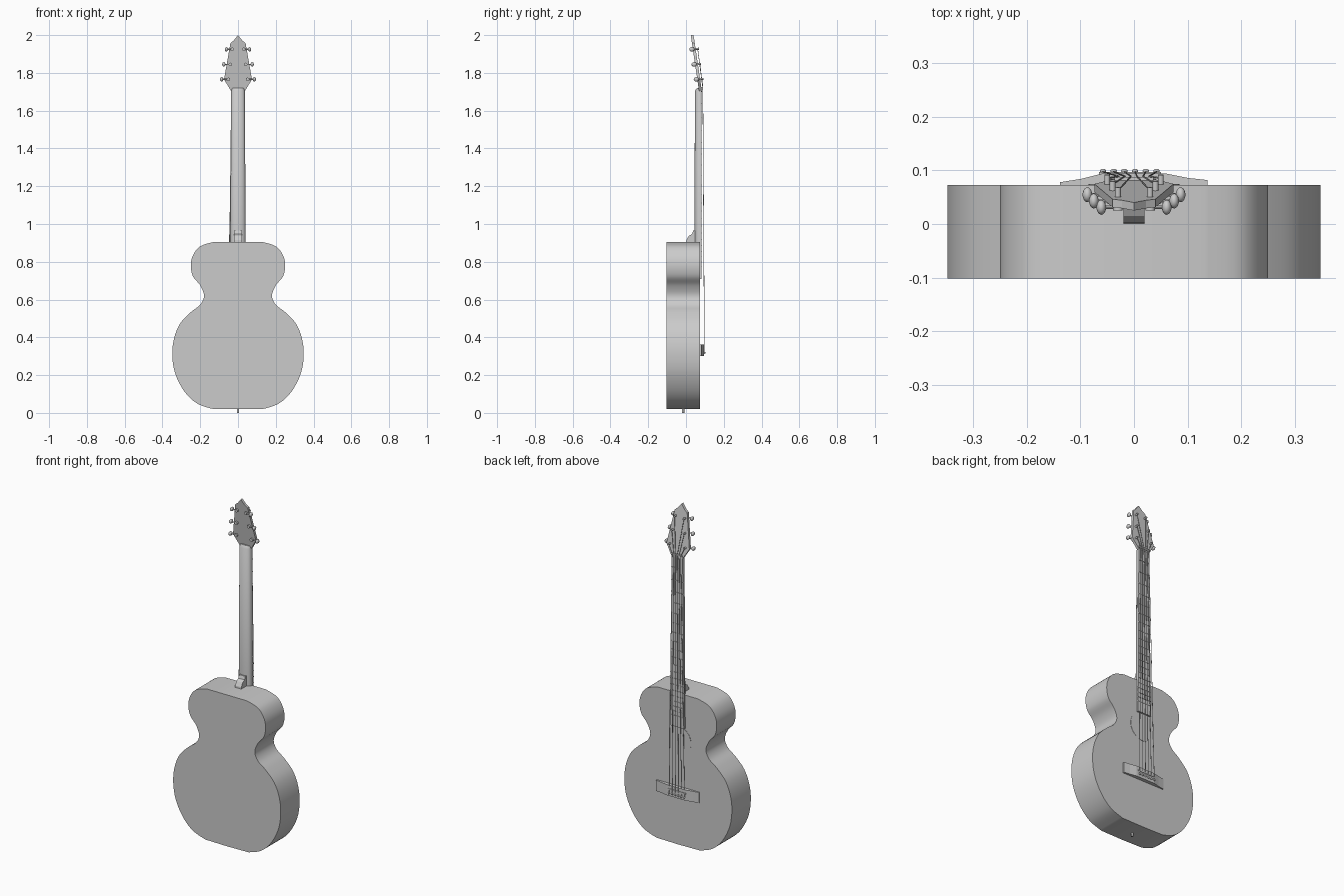
import bpy, bmesh, math
from mathutils import Vector

cube = bpy.data.objects.get("Cube")
if cube:
    bpy.data.objects.remove(cube)

grey = bpy.data.materials.new("plain grey")
grey.diffuse_color = (0.6, 0.6, 0.6, 1)
grey.use_nodes = True
grey.node_tree.nodes["Principled BSDF"].inputs["Base Color"].default_value = (0.6, 0.6, 0.6, 1)


def finish(name, bm, smooth=None):
    bmesh.ops.recalc_face_normals(bm, faces=bm.faces)
    mesh = bpy.data.meshes.new(name)
    bm.to_mesh(mesh)
    bm.free()
    mesh.materials.append(grey)
    obj = bpy.data.objects.new(name, mesh)
    bpy.context.collection.objects.link(obj)
    if smooth:
        bpy.ops.object.select_all(action='DESELECT')
        obj.select_set(True)
        bpy.context.view_layer.objects.active = obj
        bpy.ops.object.shade_smooth_by_angle(angle=math.radians(smooth))
    return obj


def loft(name, rings, smooth=None):
    """Join matching rings of points and cap both ends."""
    bm = bmesh.new()
    loops = [[bm.verts.new(p) for p in ring] for ring in rings]
    n = len(loops[0])
    for a, b in zip(loops, loops[1:]):
        for i in range(n):
            bm.faces.new((a[i], a[(i + 1) % n], b[(i + 1) % n], b[i]))
    bm.faces.new(loops[0])
    bm.faces.new(loops[-1])
    return finish(name, bm, smooth)


def plate(name, outline, y0, y1, smooth=None):
    """Extrude an x-z outline; y0 and y1 are functions of height."""
    return loft(name, [[(x, f(z), z) for x, z in outline] for f in (y0, y1)], smooth)


def box(name, x0, x1, y0, y1, z0, z1):
    return plate(name, [(x0, z0), (x1, z0), (x1, z1), (x0, z1)],
                 lambda z: y0, lambda z: y1)


def rod(name, a, b, r, sides=12, r2=None):
    a, b = Vector(a), Vector(b)
    turn = (b - a).to_track_quat('Z', 'Y')
    rings = []
    for end, rad in ((a, r), (b, r if r2 is None else r2)):
        rings.append([end + turn @ Vector((rad * math.cos(t), rad * math.sin(t), 0))
                      for t in (math.tau * i / sides for i in range(sides))])
    return loft(name, rings, 40)


def ball(name, centre, size):
    bm = bmesh.new()
    bmesh.ops.create_uvsphere(bm, u_segments=14, v_segments=8, radius=1)
    bmesh.ops.scale(bm, vec=size, verts=bm.verts)
    bmesh.ops.translate(bm, vec=centre, verts=bm.verts)
    return finish(name, bm, 60)


def mirrored(half):
    """Close a half outline that starts and ends on the centre line."""
    return half + [(-x, z) for x, z in reversed(half[1:-1])]


def rounded(points, steps=5):
    """Smooth curve through the points, with both ends kept."""
    p = [Vector(q) for q in points]
    p = [p[0]] + p + [p[-1]]
    out = []
    for a, b, c, d in zip(p, p[1:], p[2:], p[3:]):
        for i in range(steps):
            t = i / steps
            q = (b * 2 + (c - a) * t + (a * 2 - b * 5 + c * 4 - d) * t ** 2
                 + (b * 3 - a - c * 3 + d) * t ** 3) / 2
            out.append((q.x, q.y))
    return out + [tuple(points[-1])]


# Body
shape = rounded([(0.13, 0.905), (0.2, 0.882), (0.238, 0.835), (0.25, 0.78), (0.238, 0.722),
                 (0.2, 0.675), (0.18, 0.62), (0.2, 0.573), (0.25, 0.533), (0.305, 0.475),
                 (0.337, 0.4), (0.348, 0.31), (0.333, 0.21), (0.285, 0.115),
                 (0.22, 0.052), (0.14, 0.022)])
plate("body", mirrored([(0, 0.905)] + shape + [(0, 0.02)]),
      lambda z: -0.102, lambda z: 0.073, 30)
rod("end_pin", (0, -0.015, 0), (0, -0.015, 0.03), 0.006)

# Sound hole disc
rim = [(0.085 * math.cos(math.tau * i / 40), 0.63 + 0.085 * math.sin(math.tau * i / 40))
       for i in range(40)]
plate("sound_hole", rim, lambda z: 0.07, lambda z: 0.0745)

# Neck with a rounded back, and its heel
def neck_ring(z, half, depth):
    return [(half * math.cos(t), 0.076 - depth * math.sin(t) ** 0.7, z)
            for t in (math.pi * i / 16 for i in range(16))] + [(-half, 0.076, z)]


loft("neck", [neck_ring(0.89, 0.041, 0.031), neck_ring(1.705, 0.036, 0.029),
              neck_ring(1.72, 0.031, 0.018)], 40)
heel = [(0.05, 0.89), (0.0, 0.89), (0.002, 0.915), (0.015, 0.937),
        (0.032, 0.947), (0.038, 0.965), (0.05, 0.965)]
loft("heel", [[(x, y, z) for y, z in heel] for x in (-0.02, 0.02)])

# Fingerboard, frets and nut
NUT, SADDLE, END = 1.715, 0.34, 0.71


def board_edges(z):
    t = (z - END) / (NUT - END)
    return -0.047 + 0.011 * t, 0.041 - 0.005 * t


l0, r0 = board_edges(END)
l1, r1 = board_edges(NUT)
plate("fingerboard", [(l0, END), (r0, END), (r1, NUT), (l1, NUT)],
      lambda z: 0.073, lambda z: 0.083)
for n in range(1, 21):
    z = SADDLE + (NUT - SADDLE) * 2 ** (-n / 12)
    left, right = board_edges(z)
    box("fret", left, right, 0.08, 0.085, z - 0.002, z + 0.002)
box("nut", -0.036, 0.036, 0.068, 0.088, 1.712, 1.722)

# Headstock, leaning back
def face_y(z):
    return 0.083 - 0.148 * (z - 1.71)


head = mirrored([(0, 1.7), (0.037, 1.705), (0.074, 1.765), (0.04, 1.958), (0.022, 1.972), (0, 2.0)])
plate("headstock", head, lambda z: face_y(z) - 0.015, face_y)

# Bridge, saddle and pins
bridge = [(-0.138, 0.07), (0.137, 0.07), (0.137, 0.082), (0.1, 0.086), (0.06, 0.094),
          (-0.06, 0.094), (-0.1, 0.084), (-0.138, 0.078)]
loft("bridge", [[(x, y, z) for x, y in bridge] for z in (0.3, 0.362)])
box("saddle", -0.065, 0.05, 0.09, 0.097, SADDLE - 0.004, SADDLE + 0.004)

# Tuners: post, shaft and button on each side of the headstock
posts = []
for side in (-1, 1):
    for z, px, bx in ((1.766, 0.05, 0.087), (1.845, 0.04, 0.075), (1.925, 0.03, 0.061)):
        y = face_y(z)
        rod("tuner_post", (side * px, y - 0.018, z), (side * px, y + 0.017, z + 0.003), 0.0055)
        rod("tuner_gear", (side * px, y - 0.026, z), (side * px, y - 0.014, z), 0.009)
        rod("tuner_shaft", (side * px, y - 0.02, z), (side * bx, y - 0.02, z), 0.003, 8)
        ball("tuner_button", (side * bx, y - 0.02, z), (0.009, 0.014, 0.012))
        posts.append((side * px, y + 0.011, z))

# Strings from bridge pins over the nut to the posts
order = posts[:3] + posts[:2:-1]
for i, post in enumerate(order):
    low = (-0.058 + 0.02 * i, 0.0975, SADDLE)
    top = (-0.028 + 0.0112 * i, 0.089, 1.718)
    pin = (low[0], 0.094, 0.318)
    rod("bridge_pin", (pin[0], 0.085, 0.318), (pin[0], 0.098, 0.318), 0.003, 8)
    ball("pin_head", (pin[0], 0.099, 0.318), (0.006, 0.004, 0.006))
    for a, b in ((pin, low), (low, top), (top, post)):
        rod("string", a, b, 0.0015, 6)
